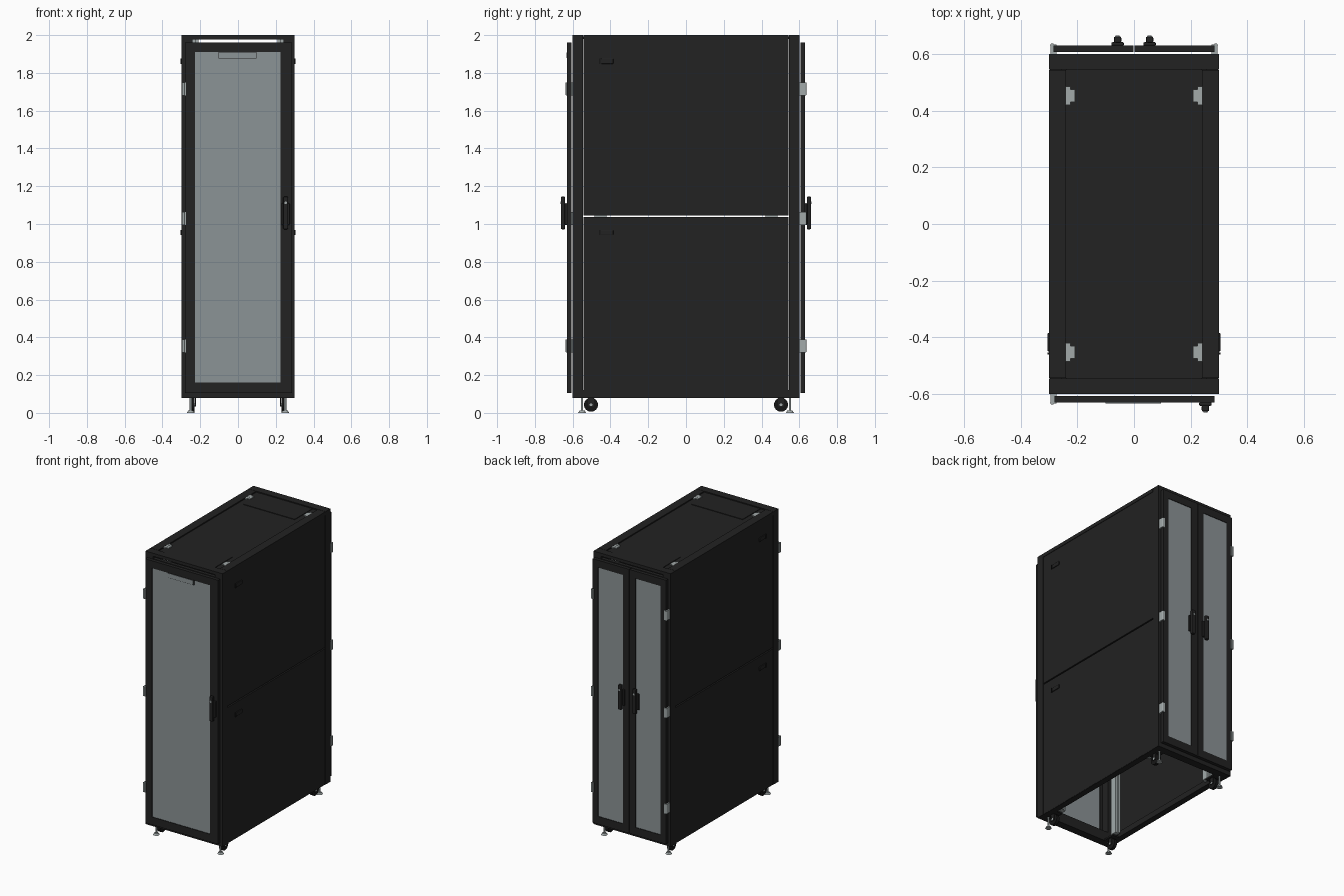
import bpy, bmesh, math
from mathutils import Matrix, Vector

if "Cube" in bpy.data.objects:
    bpy.data.objects.remove(bpy.data.objects["Cube"])


def material(name, rgb):
    m = bpy.data.materials.new(name)
    m.diffuse_color = (*rgb, 1.0)
    m.use_nodes = True
    m.node_tree.nodes["Principled BSDF"].inputs["Base Color"].default_value = m.diffuse_color
    return m


BLACK = material("black_steel", (0.016, 0.016, 0.016))
GLASS = material("grey_glass", (0.26, 0.295, 0.305))
METAL = material("pale_metal", (0.36, 0.40, 0.40))
RUBBER = material("dark_rubber", (0.008, 0.008, 0.008))


def finish(name, bm, mat, bevel=0.0):
    me = bpy.data.meshes.new(name)
    bmesh.ops.recalc_face_normals(bm, faces=bm.faces)
    bm.to_mesh(me)
    bm.free()
    me.materials.append(mat)
    ob = bpy.data.objects.new(name, me)
    bpy.context.collection.objects.link(ob)
    if bevel:
        mod = ob.modifiers.new("bevel", 'BEVEL')
        mod.width, mod.segments = bevel, 2
    return ob


def box(name, x, y, z, mat=BLACK, bevel=0.0):
    """Box from three (low, high) ranges."""
    bm = bmesh.new()
    size = Vector((abs(x[1] - x[0]), abs(y[1] - y[0]), abs(z[1] - z[0])))
    mid = Vector((sum(x) / 2, sum(y) / 2, sum(z) / 2))
    bmesh.ops.create_cube(bm, size=1, matrix=Matrix.Translation(mid) @ Matrix.Diagonal((*size, 1)))
    return finish(name, bm, mat, bevel)


def cylinder(name, centre, radius, depth, axis, mat, top=None, sides=20):
    bm = bmesh.new()
    turn = {'X': Matrix.Rotation(math.pi / 2, 4, 'Y'),
            'Y': Matrix.Rotation(math.pi / 2, 4, 'X'), 'Z': Matrix()}[axis]
    bmesh.ops.create_cone(bm, cap_ends=True, segments=sides, radius1=radius,
                          radius2=radius if top is None else top, depth=depth,
                          matrix=Matrix.Translation(centre) @ turn)
    for f in bm.faces:
        f.smooth = len(f.verts) == 4
    return finish(name, bm, mat)


def span(s, a, b):
    return (s * a, s * b)


# Frame: end bars, side beams and corner posts
for s, end in ((-1, "front"), (1, "rear")):
    y = span(s, 0.545, 0.60)
    box(end + "_top_bar", (-0.24, 0.24), y, (1.978, 2.0))
    box(end + "_header", (-0.24, 0.24), span(s, 0.575, 0.60), (1.91, 1.962))
    box(end + "_bottom_bar", (-0.24, 0.24), y, (0.08, 0.15))
for sx, side in ((-1, "left"), (1, "right")):
    box(side + "_top_beam", span(sx, 0.24, 0.30), (-0.543, 0.543), (1.975, 2.0))
    box(side + "_bottom_beam", span(sx, 0.255, 0.297), (-0.545, 0.545), (0.08, 0.12))
    for sy, end in ((-1, "front"), (1, "rear")):
        box(f"{side}_{end}_post", span(sx, 0.24, 0.30), span(sy, 0.545, 0.60), (0.08, 2.0))

# Roof sheet with two cable entry covers
box("roof", (-0.24, 0.24), (-0.545, 0.545), (1.98, 1.992))
for s in (-1, 1):
    box("cable_cover", (-0.20, 0.20), span(s, 0.345, 0.54), (1.99, 1.996))

# Side panels, each with a small latch plate
for sx in (-1, 1):
    for z0, z1, zl in ((0.082, 1.037, 0.955), (1.046, 1.974, 1.862)):
        box("side_panel", span(sx, 0.282, 0.298), (-0.543, 0.543), (z0, z1))
        box("panel_latch", span(sx, 0.297, 0.305), (-0.45, -0.385), (zl - 0.014, zl + 0.014), bevel=0.003)
        box("latch_slot", span(sx, 0.297, 0.3055), (-0.46, -0.453), (zl - 0.014, zl + 0.014), RUBBER)

# Mounting rails: L-shaped, showing at the roof
for sx in (-1, 1):
    for sy in (-1, 1):
        box("rail_flange", span(sx, 0.225, 0.24), span(sy, 0.42, 0.485), (0.09, 1.999), METAL)
        box("rail_web", span(sx, 0.208, 0.225), span(sy, 0.43, 0.475), (0.09, 1.998), METAL)


def door(name, s, x0, x1, gx0, gx1):
    """Door on side s (-1 front, 1 rear): rim of four bars around a pane."""
    y = span(s, 0.607, 0.630)
    gz0, gz1 = 0.16, 1.91
    box(name + "_left_stile", (x0, gx0), y, (0.105, 1.962))
    box(name + "_right_stile", (gx1, x1), y, (0.105, 1.962))
    box(name + "_top_rail", (gx0, gx1), y, (gz1, 1.962))
    box(name + "_bottom_rail", (gx0, gx1), y, (0.105, gz0))
    box(name + "_pane", (gx0, gx1), span(s, 0.615, 0.626), (gz0, gz1), GLASS)


def handle(x, s):
    """Swing handle: mounting plate, grip and lock barrel."""
    box("handle_plate", (x - 0.022, x + 0.022), span(s, 0.629, 0.642), (0.995, 1.11), bevel=0.004)
    box("handle_grip", (x - 0.013, x + 0.013), span(s, 0.640, 0.662), (0.972, 1.145), bevel=0.005)
    cylinder("handle_lock", (x, s * 0.662, 1.112), 0.007, 0.006, 'Y', METAL, sides=16)


door("front_door", -1, -0.28, 0.285, -0.228, 0.225)
door("rear_left_door", 1, -0.285, -0.002, -0.243, -0.05)
door("rear_right_door", 1, 0.002, 0.285, 0.05, 0.243)
handle(0.252, -1)
handle(-0.058, 1)
handle(0.055, 1)

# Badge plate at the top of the front pane, with a dark rim
box("badge_rim", (-0.104, 0.098), (-0.631, -0.626), (1.877, 1.912))
box("badge_plate", (-0.101, 0.095), (-0.633, -0.630), (1.880, 1.909), GLASS)

# Hinges: a plate with a knuckle and pin
for sx, sy in ((-1, -1), (-1, 1), (1, 1)):
    for z in (0.355, 1.03, 1.715):
        box("hinge_plate", span(sx, 0.274, 0.294), span(sy, 0.60, 0.634), (z - 0.034, z + 0.034), METAL)
        cylinder("hinge_knuckle", (sx * 0.289, sy * 0.631, z), 0.007, 0.066, 'Z', METAL, sides=12)

# Casters and levelling feet
for sx in (-1, 1):
    for sy in (-1, 1):
        x, y = sx * 0.24, sy * 0.503
        cylinder("caster_wheel", (x, y, 0.043), 0.037, 0.022, 'X', RUBBER, sides=24)
        cylinder("caster_axle", (x, y, 0.043), 0.008, 0.036, 'X', METAL, sides=12)
        for d in (-0.015, 0.015):
            box("caster_fork", (x + d - 0.002, x + d + 0.002), (y - 0.015, y + 0.015), (0.035, 0.082))
        box("caster_plate", (x - 0.03, x + 0.03), (y - 0.045, y + 0.045), (0.08, 0.09))
        fx, fy = sx * 0.25, sy * 0.55
        cylinder("foot_stem", (fx, fy, 0.045), 0.006, 0.08, 'Z', METAL, sides=12)
        cylinder("foot_pad", (fx, fy, 0.006), 0.021, 0.012, 'Z', METAL, top=0.014)
